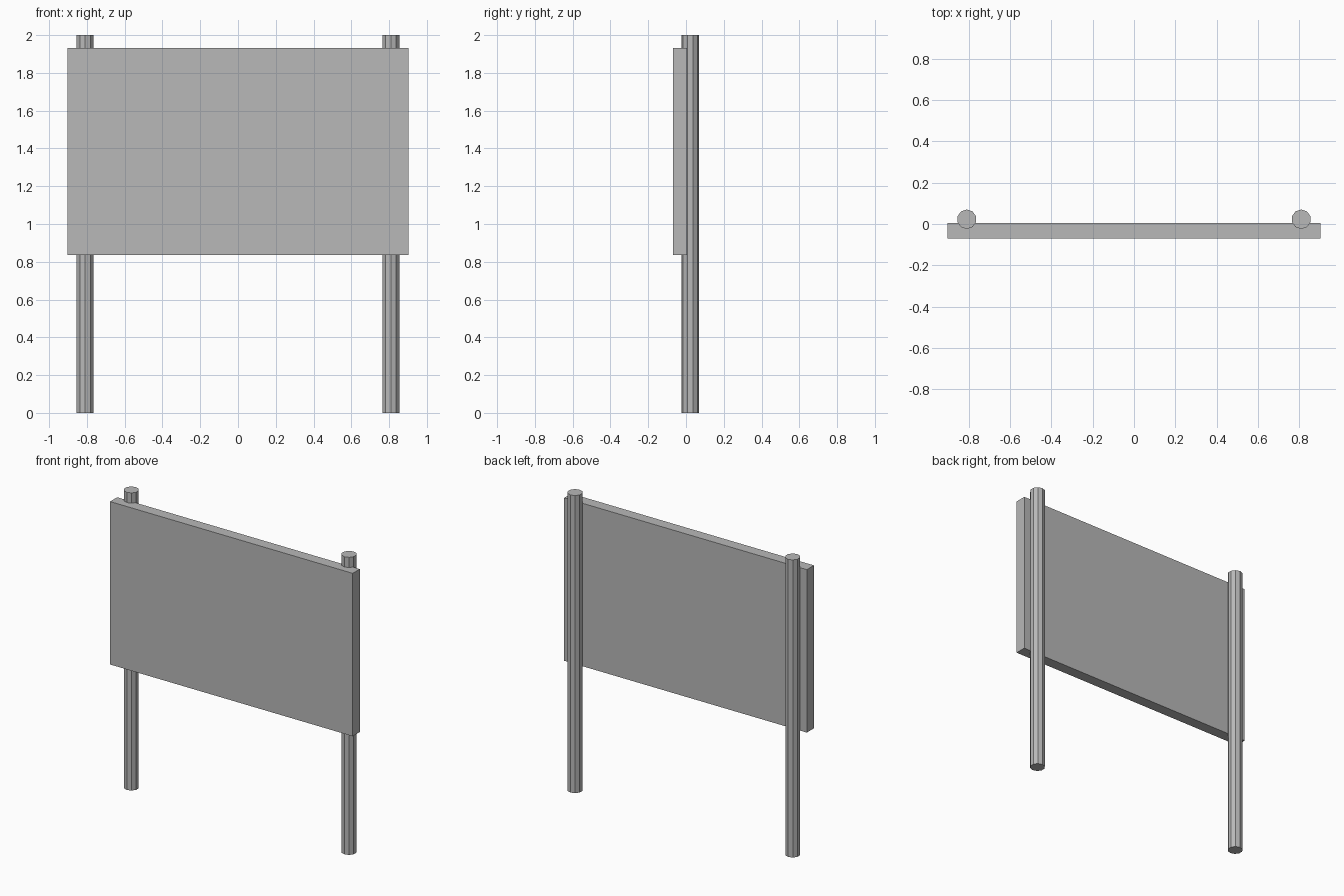
import bpy, bmesh
from mathutils import Matrix

if "Cube" in bpy.data.objects:
    bpy.data.objects.remove(bpy.data.objects["Cube"])

grey = bpy.data.materials.new("plain grey")
grey.diffuse_color = (0.48, 0.48, 0.48, 1)
grey.use_nodes = True
grey.node_tree.nodes["Principled BSDF"].inputs["Base Color"].default_value = grey.diffuse_color


def add_object(name, bm):
    mesh = bpy.data.meshes.new(name)
    bm.to_mesh(mesh)
    bm.free()
    mesh.materials.append(grey)
    obj = bpy.data.objects.new(name, mesh)
    bpy.context.collection.objects.link(obj)
    return obj


# Flat sign panel in front of the posts
lo, hi = (-0.902, -0.07, 0.836), (0.902, 0.005, 1.931)
size = [b - a for a, b in zip(lo, hi)]
mid = [(a + b) / 2 for a, b in zip(lo, hi)]
bm = bmesh.new()
bmesh.ops.create_cube(bm, size=1, matrix=Matrix.Translation(mid) @ Matrix.Diagonal((*size, 1)))
add_object("sign_panel", bm)

# Two ten-sided posts, with a corner pointing straight back
for name, x in (("left_post", -0.809), ("right_post", 0.809)):
    bm = bmesh.new()
    bmesh.ops.create_cone(bm, cap_ends=True, segments=10, radius1=0.047, radius2=0.047,
                          depth=2, matrix=Matrix.Translation((x, 0.023, 1)))
    add_object(name, bm)
